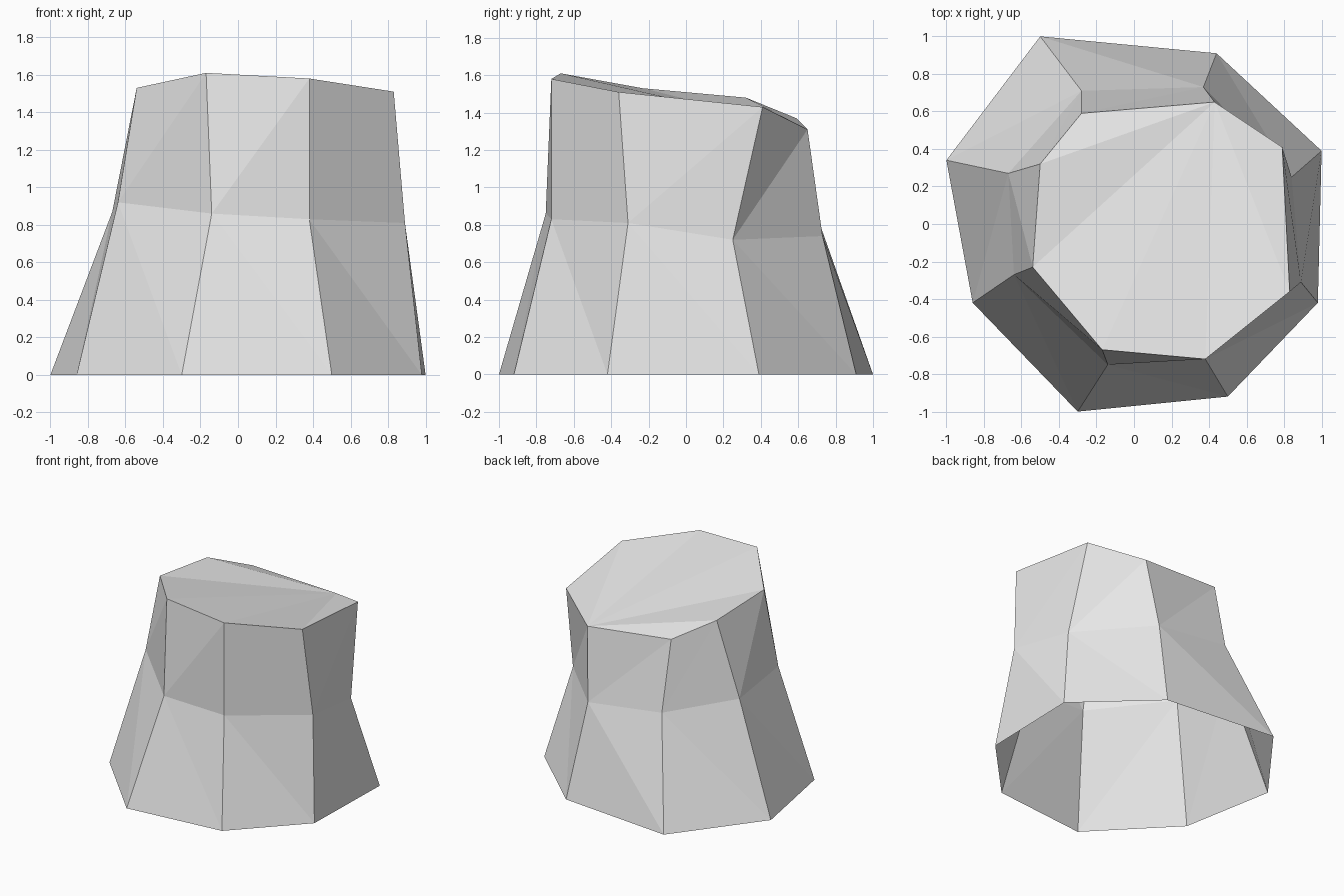
import bpy
import bmesh


def remove_default_cube():
    cube = bpy.data.objects.get("Cube")
    if cube:
        bpy.data.objects.remove(cube, do_unlink=True)


def flat_material(name, colour):
    material = bpy.data.materials.new(name)
    material.use_nodes = True
    material.diffuse_color = colour
    shader = next(n for n in material.node_tree.nodes if n.type == 'BSDF_PRINCIPLED')
    shader.inputs["Base Color"].default_value = colour
    return material


def skin_between(bm, lower, upper):
    """Join two rings, running every diagonal the same way round."""
    count = len(lower)
    for i in range(count):
        j = (i + 1) % count
        # The two rings share the corner at j, so the facets spiral evenly
        yield bm.faces.new((lower[i], lower[j], upper[i])), "below"
        yield bm.faces.new((lower[j], upper[j], upper[i])), "above"


remove_default_cube()
light_grey = flat_material("light grey", (0.8, 0.8, 0.8, 1))

# Three uneven eight-sided rings, counter-clockwise from the back right corner
foot_ring = [(-.5, 1, 0), (-1, .34, 0), (-.86, -.42, 0), (-.3, -1, 0),
             (.5, -.92, 0), (.98, -.42, 0), (1, .39, 0), (.44, .91, 0)]
waist_ring = [(-.28, .71, .82), (-.67, .27, .87), (-.64, -.27, .92), (-.14, -.75, .86),
              (.38, -.72, .83), (.89, -.31, .81), (.84, .25, .72), (.37, .73, .74)]
rim_ring = [(-.28, .59, 1.37), (-.5, .32, 1.48), (-.54, -.23, 1.53), (-.17, -.67, 1.61),
            (.38, -.72, 1.58), (.83, -.36, 1.51), (.79, .41, 1.43), (.43, .65, 1.31)]

bm = bmesh.new()
foot, waist, rim = ([bm.verts.new(point) for point in ring]
                    for ring in (foot_ring, waist_ring, rim_ring))

# Flared base: diagonals run from each waist corner down to the next foot corner
list(skin_between(bm, foot, waist))

# Upper trunk: diagonals run from each waist corner up to the next rim corner
for i in range(len(rim)):
    j = (i + 1) % len(rim)
    bm.faces.new((waist[i], waist[j], rim[j]))
    bm.faces.new((waist[i], rim[j], rim[i]))

# Sloping cut top, fanned from its lowest corner; the underside stays open
lowest = rim[-1]
for a, b in zip(rim[:-2], rim[1:-1]):
    bm.faces.new((lowest, a, b))

bm.normal_update()
mesh = bpy.data.meshes.new("stump")
bm.to_mesh(mesh)
bm.free()
mesh.materials.append(light_grey)
stump = bpy.data.objects.new("stump", mesh)
bpy.context.collection.objects.link(stump)
